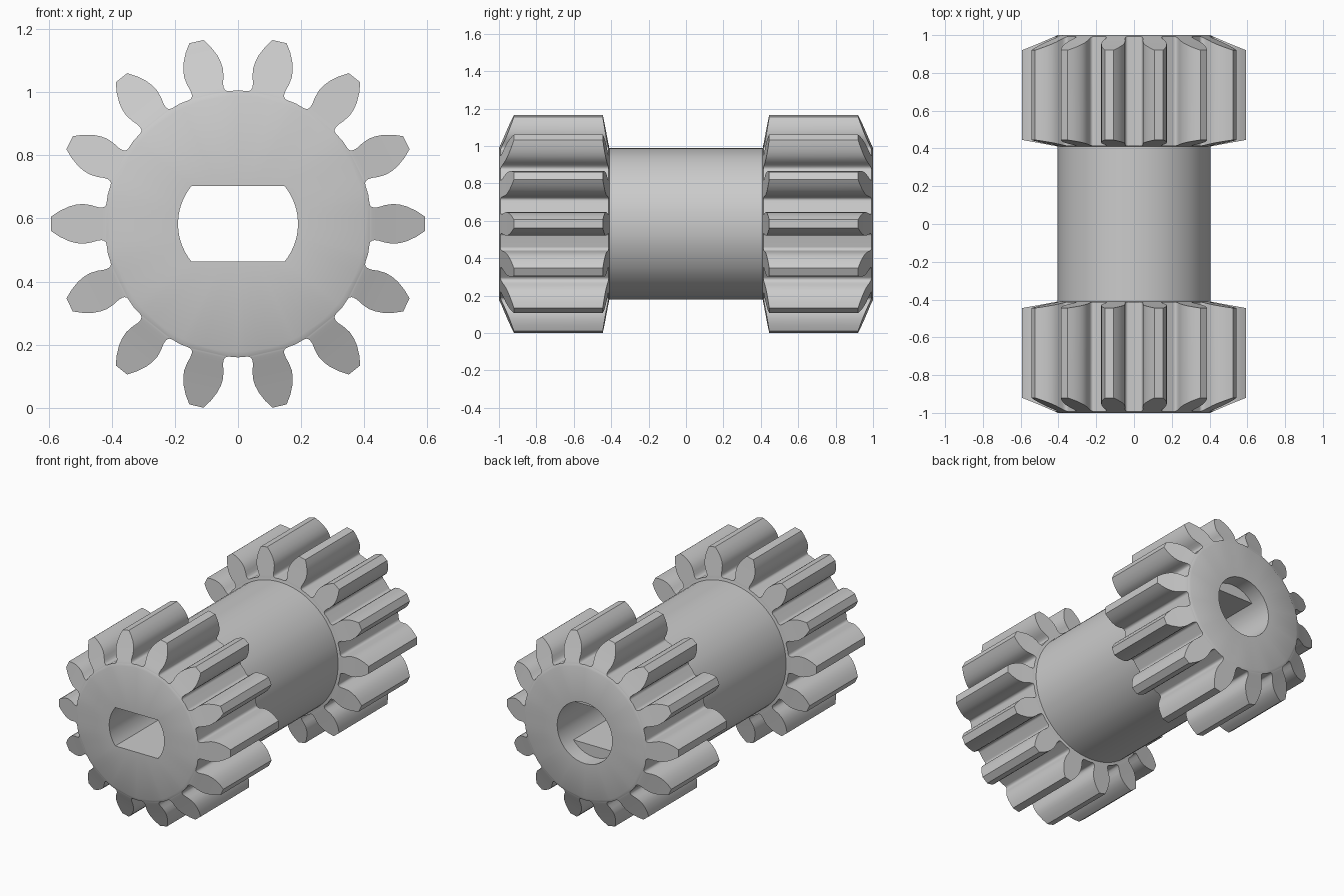
import bpy, bmesh
from math import sin, cos, pi, atan2, hypot, asin

if "Cube" in bpy.data.objects:
    bpy.data.objects.remove(bpy.data.objects["Cube"])

TEETH, CZ = 14, 0.583
R_HUB, R_TIP, R_BORE, FLAT = 0.405, 0.593, 0.19, 0.12
Y_IN, Y_OUT, STEP = 0.41, 1.0, 0.1
PITCH = 2 * pi / TEETH

# half tooth outline (distance along tooth, half width), root to tip
HALF = [(.4165, .065), (.419, .058), (.424, .0535), (.432, .0515), (.445, .053),
        (.465, .059), (.49, .063), (.512, .061), (.535, .055), (.565, .041), (.592, .023)]
POLAR = [(hypot(x, w), atan2(w, x)) for x, w in HALF]
T0 = POLAR[0][1]

bm = bmesh.new()


def vert(r, a, y):
    return bm.verts.new((r * cos(a), y, r * sin(a) + CZ))


def ring(radii, angles, y):
    return [vert(r, a, y) for r, a in zip(radii, angles)]


def bridge(a, b):
    n = len(a)
    for i in range(n):
        j = (i + 1) % n
        bm.faces.new((a[i], a[j], b[j], b[i]))


# shared angles: five per tooth, last one in the middle of the gap
angles = [k * PITCH + o for k in range(TEETH)
          for o in (-T0, -T0 / 3, T0 / 3, T0, PITCH / 2)]
N = len(angles)
hub_r = [R_HUB] * N


# chamfer cones on both sides of each gear
def chamfer(r, inner):
    t = (r - R_HUB) / (R_TIP - R_HUB)
    return Y_IN + .035 * t if inner else Y_OUT - .08 * t


hub_rings = {}
for s in (-1, 1):
    caps = []
    for inner in (True, False):
        base = ring(hub_r, angles, s * (Y_IN if inner else Y_OUT))
        hub_rings[s, inner] = base
        outline, right, left = [], [], []
        for k in range(TEETH):
            c = k * PITCH
            R = [vert(r, c - a, s * chamfer(r, inner)) for r, a in POLAR]
            L = [vert(r, c + a, s * chamfer(r, inner)) for r, a in POLAR]
            mid = vert(.423, c + PITCH / 2, s * chamfer(.423, inner))
            outline += R + L[::-1] + [mid]
            right.append(R)
            left.append(L)
            # tooth end face
            for i in range(len(R) - 1):
                bm.faces.new((R[i], R[i + 1], L[i + 1], L[i]))
            bm.faces.new([R[0], L[0]] + base[5 * k:5 * k + 4][::-1])
        # strip below each gap
        for k in range(TEETH):
            m = outline[(k + 1) * (2 * len(POLAR) + 1) - 1]
            b = 5 * k
            bm.faces.new((left[k][0], m, base[b + 4], base[b + 3]))
            bm.faces.new((m, right[(k + 1) % TEETH][0], base[(b + 5) % N], base[b + 4]))
        caps.append(outline)
    bridge(caps[0], caps[1])

# shaft between the gears
bridge(hub_rings[-1, True], hub_rings[1, True])

# bore angles, snapped to the corners of the flats
bore = list(angles)
c = asin(FLAT / R_BORE)
for corner in (c, pi - c, pi + c, 2 * pi - c):
    bore[min(range(N), key=lambda i: abs(bore[i] - corner))] = corner
slot_r = [min(R_BORE, FLAT / max(abs(sin(a)), 1e-6)) for a in bore]

# double-flat bore from the front, short round recess at the back
loops = [hub_rings[-1, False],
         ring(slot_r, bore, -Y_OUT),
         ring(slot_r, bore, Y_OUT - STEP),
         ring([R_BORE] * N, bore, Y_OUT - STEP),
         ring([R_BORE] * N, bore, Y_OUT),
         hub_rings[1, False]]
for a, b in zip(loops, loops[1:]):
    bridge(a, b)

bmesh.ops.remove_doubles(bm, verts=bm.verts, dist=1e-5)
bmesh.ops.recalc_face_normals(bm, faces=bm.faces)
mesh = bpy.data.meshes.new("double_gear")
bm.to_mesh(mesh)
bm.free()
obj = bpy.data.objects.new("double_gear", mesh)
bpy.context.collection.objects.link(obj)
bpy.context.view_layer.objects.active = obj
obj.select_set(True)
bpy.ops.object.shade_smooth_by_angle(angle=pi / 6)
